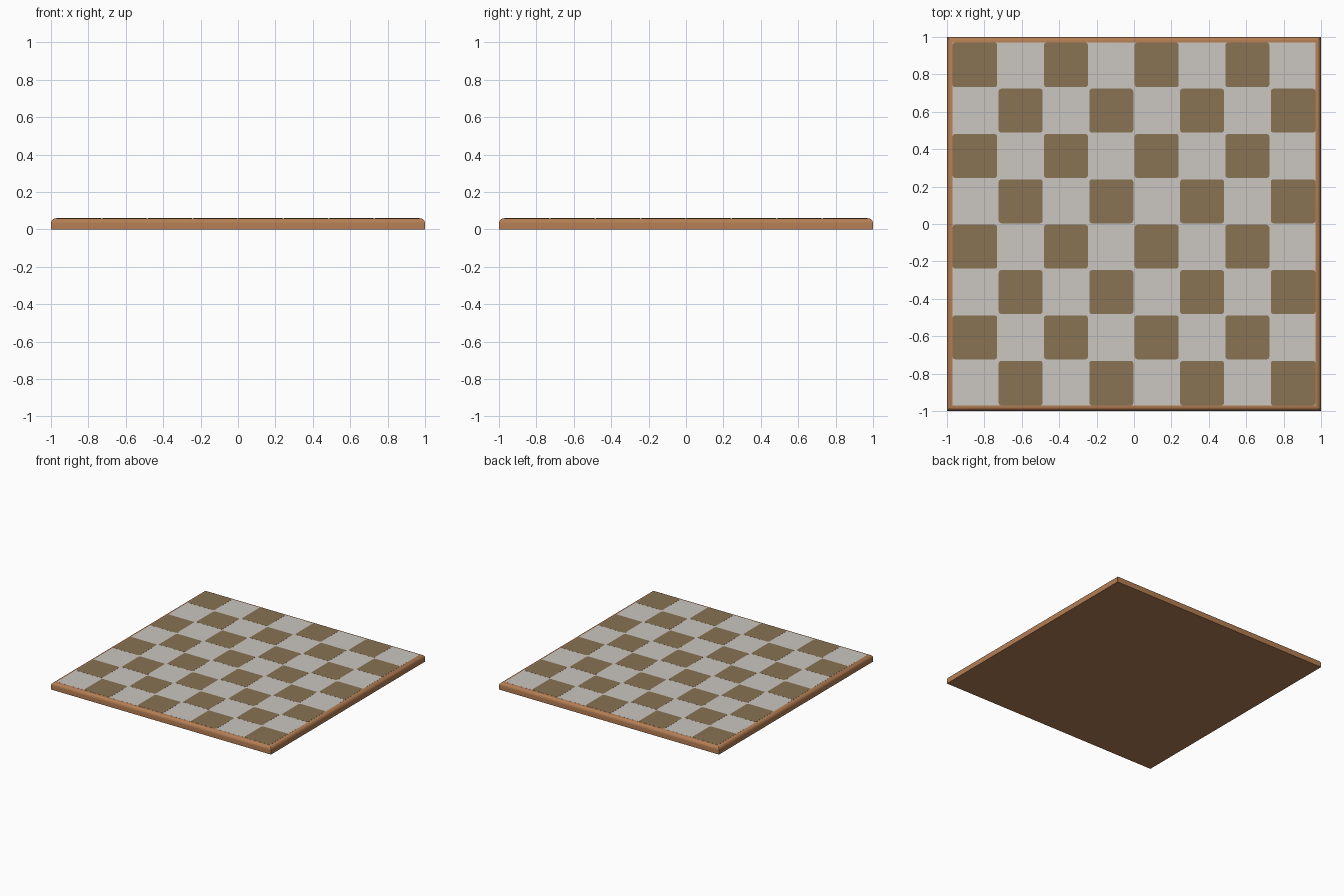
import bpy, bmesh, math

if "Cube" in bpy.data.objects:
    bpy.data.objects.remove(bpy.data.objects["Cube"])


def material(name, srgb):
    m = bpy.data.materials.new(name)
    lin = [((c / 255 + 0.055) / 1.055) ** 2.4 for c in srgb]
    m.diffuse_color = (*lin, 1)
    m.use_nodes = True
    m.node_tree.nodes["Principled BSDF"].inputs["Base Color"].default_value = m.diffuse_color
    return m


wood = material("brown wood", (180, 126, 84))
light = material("pale square", (203, 199, 193))
dark = material("dark square", (137, 115, 83))


def finish(name, bm, mat):
    bmesh.ops.recalc_face_normals(bm, faces=bm.faces)
    mesh = bpy.data.meshes.new(name)
    bm.to_mesh(mesh)
    bm.free()
    mesh.materials.append(mat)
    ob = bpy.data.objects.new(name, mesh)
    bpy.context.collection.objects.link(ob)
    return ob


def prism(bm, outline, z0, z1):
    """Add a closed slab from a flat outline."""
    lo = [bm.verts.new((x, y, z0)) for x, y in outline]
    hi = [bm.verts.new((x, y, z1)) for x, y in outline]
    bm.faces.new(lo[::-1])
    bm.faces.new(hi)
    n = len(outline)
    for i in range(n):
        j = (i + 1) % n
        bm.faces.new((lo[i], lo[j], hi[j], hi[i]))


def rounded(x0, x1, y0, y1, r, steps=4):
    """Outline of a rectangle with rounded corners."""
    pts = []
    corners = [(x1 - r, y1 - r), (x0 + r, y1 - r), (x0 + r, y0 + r), (x1 - r, y0 + r)]
    for k, (cx, cy) in enumerate(corners):
        for i in range(steps + 1):
            a = math.pi / 2 * (k + i / steps)
            pts.append((cx + r * math.cos(a), cy + r * math.sin(a)))
    return pts


H, EDGE, R, HALF = 0.0592, 0.03, 0.027, 0.97

# Board body: square rings following a rounded moulding, mitred at the corners
bm = bmesh.new()
profile = [(1.0, 0.0)]
for i in range(9):
    a = math.pi / 2 * i / 8
    profile.append((1 - R + R * math.cos(a), H - R + R * math.sin(a)))
profile.append((HALF, H))
rings = [[bm.verts.new((sx * d, sy * d, z)) for sx, sy in ((-1, -1), (1, -1), (1, 1), (-1, 1))]
         for d, z in profile]
for a, b in zip(rings, rings[1:]):
    for i in range(4):
        j = (i + 1) % 4
        bm.faces.new((a[i], a[j], b[j], b[i]))
bm.faces.new(rings[0][::-1])
bm.faces.new(rings[-1])
body = finish("board_body", bm, wood)
bpy.context.view_layer.objects.active = body
body.select_set(True)
bpy.ops.object.shade_smooth_by_angle(angle=math.radians(30))

# Pale playing surface
bm = bmesh.new()
prism(bm, [(-HALF, -HALF), (HALF, -HALF), (HALF, HALF), (-HALF, HALF)], H - 0.001, H + 0.0004)
finish("pale_surface", bm, light)

# Dark squares: slightly inset, soft-cornered thin plates in a checker pattern
bm = bmesh.new()
S, GAP = HALF / 4, 0.004
for row in range(8):
    for col in range(8):
        if (row + col) % 2 == 0:
            continue
        x0, y0 = -HALF + col * S, -HALF + row * S
        prism(bm, rounded(x0 + (GAP if col > 0 else 0), x0 + S - (GAP if col < 7 else 0),
                          y0 + (GAP if row > 0 else 0), y0 + S - (GAP if row < 7 else 0), 0.014),
              H - 0.001, H + 0.0008)
finish("dark_squares", bm, dark)
